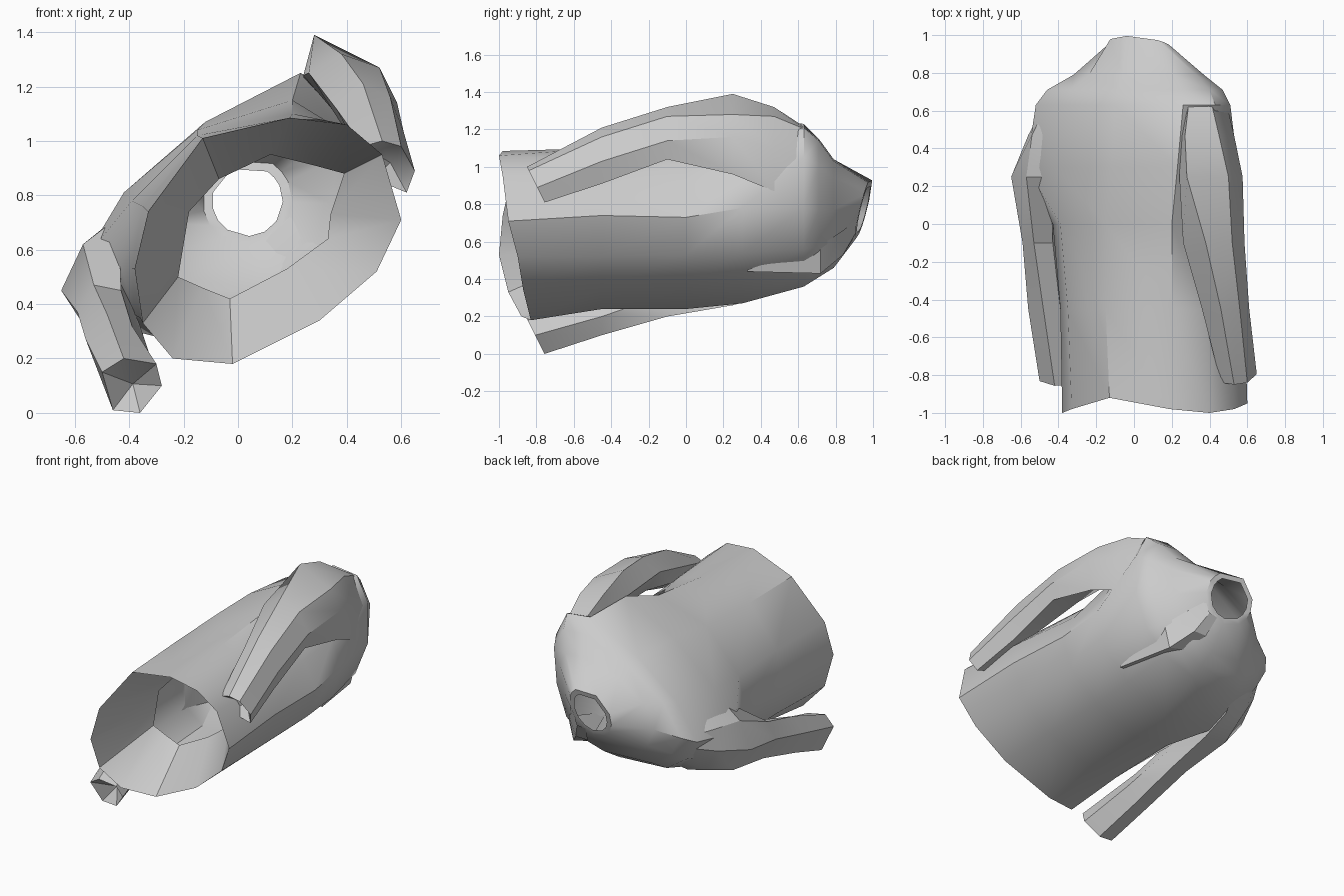
import bpy, bmesh, math
from mathutils import Vector

cube = bpy.data.objects.get("Cube")
if cube:
    bpy.data.objects.remove(cube, do_unlink=True)

cloth = bpy.data.materials.new("grey_cloth")
cloth.use_nodes = True
GREY = (0.6, 0.6, 0.6, 1.0)
cloth.diffuse_color = GREY
bsdf = cloth.node_tree.nodes["Principled BSDF"]
bsdf.inputs["Base Color"].default_value = GREY
bsdf.inputs["Roughness"].default_value = 0.8


def section(y, pts, slant=0):
    """Turn (x, z) pairs into a ring at depth y; slant pushes its top forward."""
    mid = sum(z for x, z in pts) / len(pts)
    return [Vector((x, y - slant * (z - mid), z)) for x, z in pts]


def loft(name, rings, sink=None, angle=35):
    """Skin matching rings; sink gives the depth of a hollow at the first ring."""
    bm = bmesh.new()
    rows = [[bm.verts.new(p) for p in ring] for ring in rings]
    n = len(rows[0])
    for a, b in zip(rows, rows[1:]):
        for i in range(n):
            j = (i + 1) % n
            bm.faces.new((a[i], a[j], b[j], b[i]))
    if sink is not None:
        mid = sum((v.co for v in rows[0]), Vector()) / n
        tip = bm.verts.new(mid + Vector((0, sink, 0)))
        for i in range(n):
            bm.faces.new((rows[0][(i + 1) % n], rows[0][i], tip))
    bmesh.ops.recalc_face_normals(bm, faces=bm.faces)
    me = bpy.data.meshes.new(name)
    bm.to_mesh(me)
    bm.free()
    me.materials.append(cloth)
    ob = bpy.data.objects.new(name, me)
    bpy.context.collection.objects.link(ob)
    bpy.ops.object.select_all(action='DESELECT')
    ob.select_set(True)
    bpy.context.view_layer.objects.active = ob
    bpy.ops.object.shade_smooth_by_angle(angle=math.radians(angle))


# Torso: open hem at the front, narrowing over the shoulders to the neck
hem = section(0, [(-.02, .18), (.30, .34), (.51, .52), (.60, .71), (.53, .95), (.40, 1.06),
                  (.19, 1.085), (-.13, 1.01), (-.33, .74), (-.38, .53), (-.35, .33), (-.24, .20)])
hem_depth = [-.83, -.87, -.90, -.95, -.98, -1.0, -.98, -.92, -.98, -1.0, -.95, -.88]
for p, y in zip(hem, hem_depth):
    p.y = y

waist = section(-.45, [(0, .24), (.30, .35), (.50, .52), (.585, .74), (.51, .92), (.38, 1.04),
                       (.20, 1.10), (-.15, 1.02), (-.35, .76), (-.39, .53), (-.36, .35), (-.25, .25)])
chest = section(0, [(0, .24), (.30, .36), (.50, .53), (.57, .73), (.48, .90), (.36, 1.03),
                    (.20, 1.15), (-.15, 1.04), (-.39, .78), (-.43, .54), (-.38, .36), (-.26, .27)])
armpit = section(.30, [(0, .27), (.30, .38), (.48, .54), (.55, .78), (.48, .93), (.38, 1.10),
                       (.23, 1.25), (-.12, 1.07), (-.42, .81), (-.57, .56), (-.50, .40), (-.38, .30)])
shoulder = section(.63, [(.05, .36), (.28, .43), (.42, .56), (.51, .78), (.51, 1.05), (.43, 1.21),
                         (.26, 1.23), (-.10, 1.05), (-.37, .84), (-.52, .61), (-.45, .48), (-.30, .38)])
collarbone = section(.71, [(.05, .41), (.25, .46), (.38, .57), (.45, .77), (.47, 1.0), (.40, 1.14),
                           (.25, 1.15), (-.08, 1.02), (-.33, .85), (-.46, .65), (-.39, .53), (-.25, .43)])
yoke = section(.79, [(.05, .46), (.19, .50), (.29, .60), (.34, .77), (.37, .94), (.33, 1.03),
                     (.21, 1.04), (-.06, .97), (-.24, .85), (-.32, .70), (-.27, .58), (-.17, .49)])
facing = section(-.57, [(-.03, .42), (.18, .53), (.33, .64), (.34, .73), (.39, .88), (.28, .91),
                        (.12, .95), (-.07, .86), (-.18, .74), (-.20, .62), (-.22, .50), (-.13, .46)])


def neck_ring(radius, base):
    """Round ring, tilted so the throat sits lower than the nape."""
    c = Vector((.035, .79, .78))
    ring = []
    for p in yoke:
        q = c + (p - c).normalized() * radius
        q.y = base + .25 * (q.z - c.z) - .12 * (q.x - c.x)
        ring.append(q)
    return ring


# A turned-in facing runs back from the hem inside the shell
loft("torso", [facing, hem, waist, chest, armpit, shoulder, collarbone, yoke,
               neck_ring(.165, .95), neck_ring(.13, .95)])

# Sleeves: bent tubes from hollow cuff to shoulder
left = [
    (-.81, [(.46, .98), (.53, 1.0), (.60, .98), (.65, .89), (.62, .81), (.50, .86)]),
    (-.45, [(.36, 1.12), (.46, 1.21), (.56, 1.16), (.61, 1.03), (.58, .91), (.42, 1.0)]),
    (-.10, [(.26, 1.25), (.38, 1.32), (.52, 1.27), (.585, 1.14), (.56, 1.04), (.36, 1.10)]),
    (.25, [(.24, 1.24), (.28, 1.39), (.50, 1.28), (.575, 1.16), (.55, .96), (.41, 1.05)]),
    (.47, [(.25, 1.20), (.27, 1.32), (.45, 1.27), (.53, 1.10), (.53, .87), (.44, .95)]),
    (.64, [(.28, 1.14), (.29, 1.21), (.41, 1.20), (.49, 1.02), (.48, .84), (.42, .92)]),
]
right = [
    (-.81, [(-.50, .15), (-.42, .20), (-.30, .18), (-.28, .10), (-.36, 0), (-.46, .01)]),
    (-.45, [(-.56, .27), (-.48, .36), (-.39, .32), (-.32, .20), (-.38, .10), (-.49, .12)]),
    (-.10, [(-.59, .37), (-.53, .47), (-.43, .45), (-.36, .32), (-.38, .20), (-.50, .22)]),
    (.25, [(-.65, .45), (-.57, .62), (-.44, .72), (-.43, .50), (-.36, .26), (-.52, .28)]),
    (.47, [(-.56, .50), (-.54, .64), (-.42, .74), (-.43, .52), (-.34, .32), (-.47, .35)]),
    (.64, [(-.47, .56), (-.46, .63), (-.36, .73), (-.38, .58), (-.28, .44), (-.38, .47)]),
]
for name, data in (("left_sleeve", left), ("right_sleeve", right)):
    rings = [section(y, pts, .5 if i == 0 else 0) for i, (y, pts) in enumerate(data)]
    loft(name, rings, sink=.1)

# Loose fold of cloth running up to the throat
loft("throat_fold", [
    section(.33, [(.36, .44), (.385, .44), (.385, .45)]),
    section(.72, [(.20, .46), (.32, .43), (.36, .58)]),
    section(.84, [(.13, .53), (.22, .53), (.27, .66)]),
    section(.91, [(.10, .64), (.16, .65), (.19, .72)]),
], angle=20)
